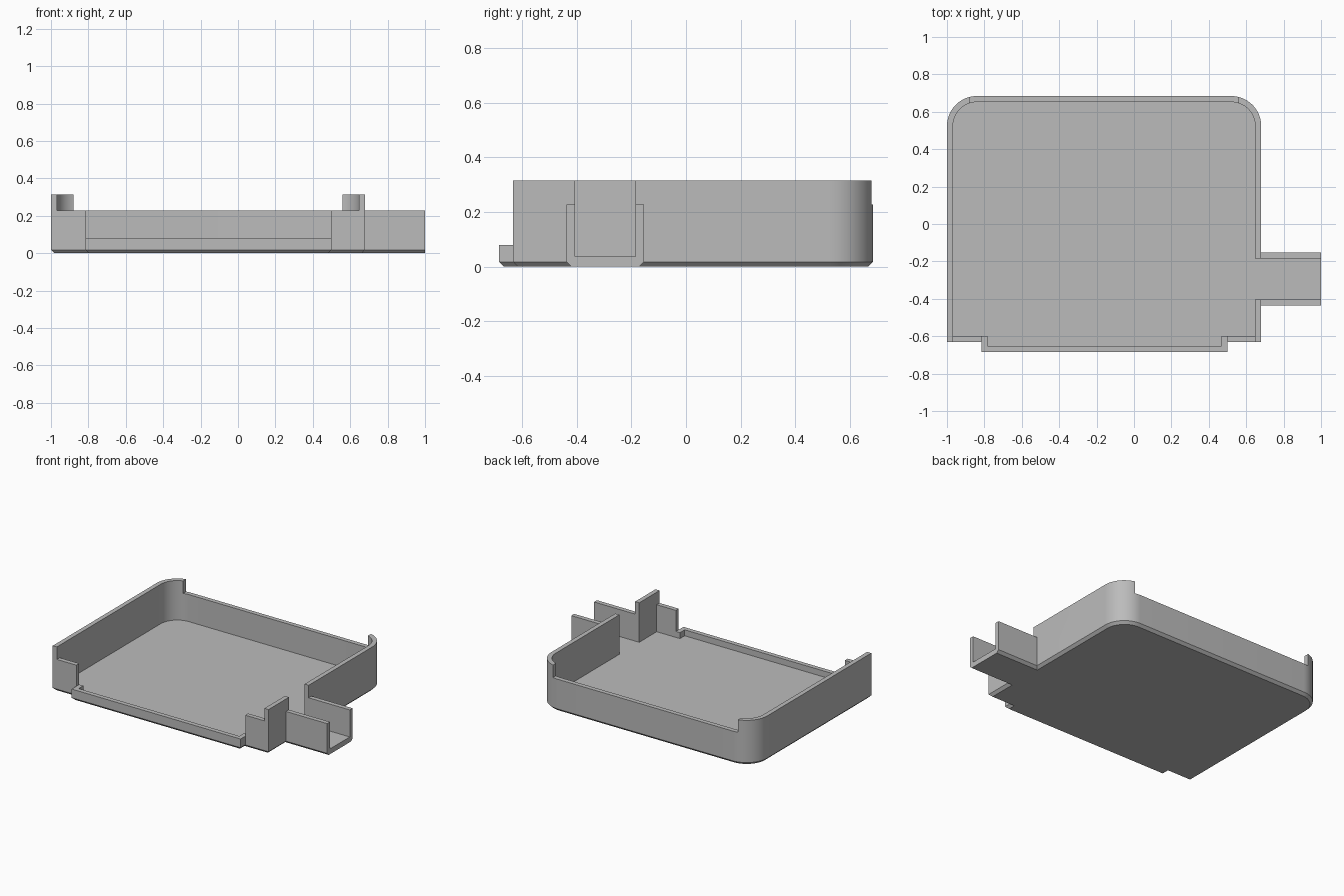
import bpy
import bmesh
from math import sin, cos, pi

if "Cube" in bpy.data.objects:
    bpy.data.objects.remove(bpy.data.objects["Cube"])

WALL, CHAMFER, FLOOR = 0.032, 0.018, 0.037
LOW, HIGH, LIP = 0.227, 0.315, 0.079
RADIUS = 0.16

grey = bpy.data.materials.new("plain grey")
grey.use_nodes = True
colour = (0.5, 0.5, 0.5, 1)
grey.diffuse_color = colour
grey.node_tree.nodes["Principled BSDF"].inputs["Base Color"].default_value = colour


def arc(cx, cy, r, start, steps=16):
    """Quarter circle, counter-clockwise from the start angle."""
    angles = [start + pi / 2 * i / steps for i in range(steps + 1)]
    return [(cx + r * cos(a), cy + r * sin(a)) for a in angles]


def outline(d, spout_end=1.0):
    """Tray plan with front lip and side spout, inset by d."""
    left, right, front, back = -1 + d, 0.68 - d, -0.632 + d, 0.684 - d
    lip_l, lip_r, lip_y = -0.816 + d, 0.499 - d, -0.684 + d
    sp_a, sp_b = -0.437 + d, -0.153 - d
    r = RADIUS - d
    return [(left, front), (lip_l, front), (lip_l, lip_y), (lip_r, lip_y),
            (lip_r, front), (right, front), (right, sp_a), (spout_end, sp_a),
            (spout_end, sp_b), (right, sp_b),
            *arc(right - r, back - r, r, 0), *arc(left + r, back - r, r, pi / 2)]


def loft(name, layers):
    """Closed solid through matching (points, z) layers."""
    bm = bmesh.new()
    rings = [[bm.verts.new((x, y, z)) for x, y in pts] for pts, z in layers]
    bm.faces.new(reversed(rings[0]))
    bm.faces.new(rings[-1])
    for a, b in zip(rings, rings[1:]):
        for i in range(len(a)):
            j = (i + 1) % len(a)
            bm.faces.new((a[i], a[j], b[j], b[i]))
    bmesh.ops.recalc_face_normals(bm, faces=bm.faces)
    mesh = bpy.data.meshes.new(name)
    bm.to_mesh(mesh)
    bm.free()
    obj = bpy.data.objects.new(name, mesh)
    bpy.context.collection.objects.link(obj)
    return obj


def box(name, x0, x1, y0, y1, z0):
    """Cutter that removes everything above z0 in a rectangle."""
    return loft(name, [([(x0, y0), (x1, y0), (x1, y1), (x0, y1)], z) for z in (z0, 1)])


# Solid body with a chamfered underside
tray = loft("tray", [(outline(CHAMFER), 0), (outline(0), CHAMFER), (outline(0), HIGH)])
tray.data.materials.append(grey)

# Hollow the inside, then lower the rims
cutters = [
    loft("cavity_cutter", [(outline(WALL, 1.2), FLOOR), (outline(WALL, 1.2), 1)]),
    box("back_rim_cutter", -0.88, 0.56, 0.55, 0.9, LOW),
    box("front_rim_cutter", -1 + WALL, 0.68 - WALL, -0.9, -0.55, LOW),
    box("front_lip_cutter", -0.816, 0.499, -0.9, -0.55, LIP),
    box("spout_rim_cutter", 0.68, 1.2, -0.6, 0, LOW),
]
bpy.ops.object.select_all(action="DESELECT")
bpy.context.view_layer.objects.active = tray
tray.select_set(True)
for cutter in cutters:
    cutter.hide_render = True
    mod = tray.modifiers.new(cutter.name, "BOOLEAN")
    mod.operation = "DIFFERENCE"
    mod.solver = "EXACT"
    mod.object = cutter
    bpy.ops.object.modifier_apply(modifier=mod.name)
    bpy.data.objects.remove(cutter)

# Smooth rounded corners, crisp edges elsewhere
bpy.ops.object.shade_smooth_by_angle(angle=pi / 6)
